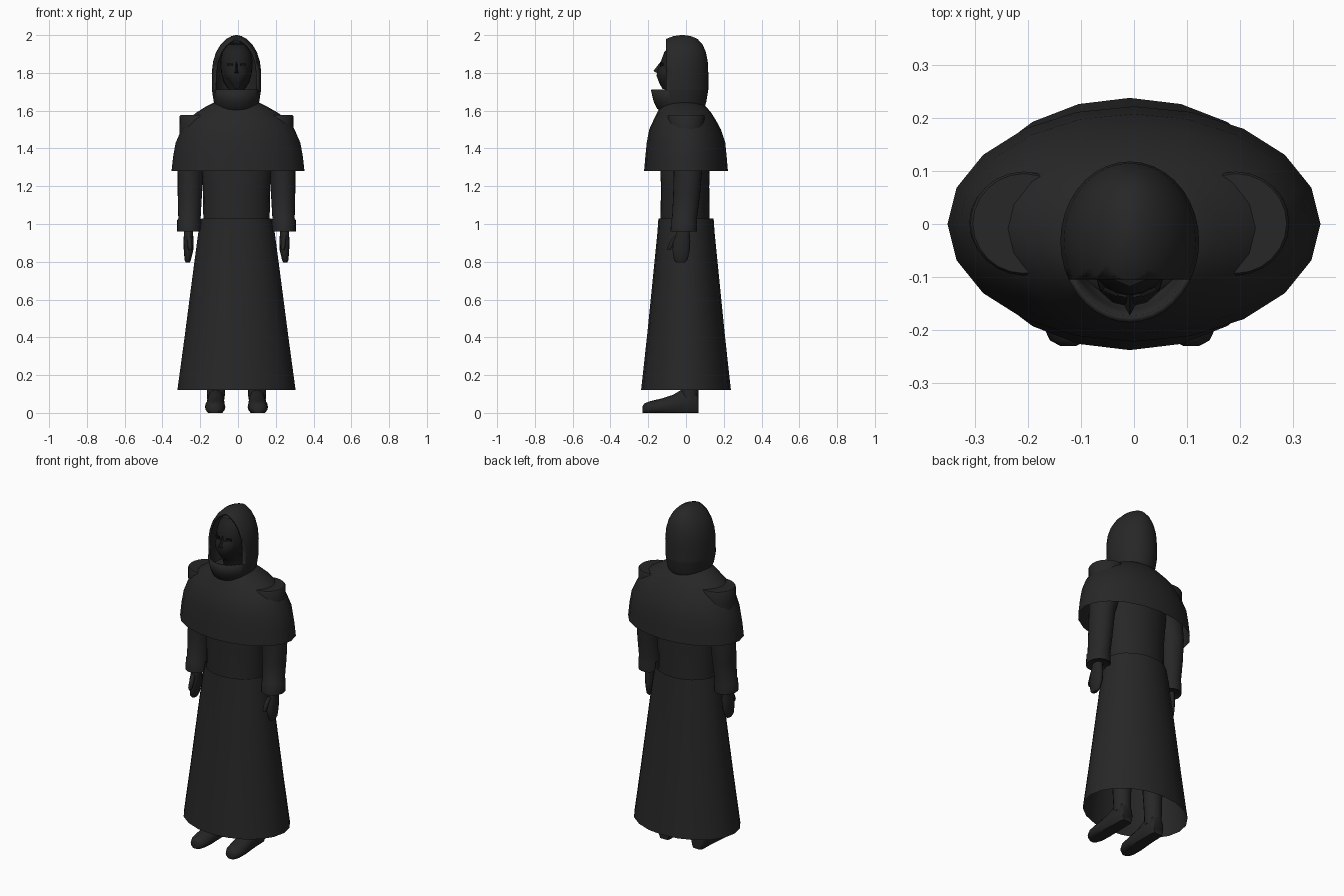
import bpy, bmesh, math
from mathutils import Vector, Matrix

CX = -0.008  # centre line of the body


def material(name, v):
    m = bpy.data.materials.new(name)
    m.diffuse_color = (v, v, v, 1)
    return m


CLOTH = material("black cloth", 0.020)
SKIN = material("dark face", 0.014)
LEATHER = material("dark leather", 0.018)
EYE = material("eye black", 0.006)


def finish(name, bm, mat, angle=50):
    me = bpy.data.meshes.new(name)
    bmesh.ops.recalc_face_normals(bm, faces=bm.faces)
    bm.to_mesh(me)
    bm.free()
    ob = bpy.data.objects.new(name, me)
    bpy.context.collection.objects.link(ob)
    me.materials.append(mat)
    bpy.ops.object.select_all(action='DESELECT')
    ob.select_set(True)
    bpy.context.view_layer.objects.active = ob
    bpy.ops.object.shade_smooth_by_angle(angle=math.radians(angle))
    return ob


def loft(name, rings, mat, n=24, bottom=True, top=True, angle=50, power=1.0, skip=None):
    """Rings are (z, x centre, y centre, x radius, y radius)."""
    bm = bmesh.new()
    loops = []
    for z, cx, cy, rx, ry in rings:
        loop = []
        for i in range(n):
            a = 2 * math.pi * i / n
            c, s = math.cos(a), math.sin(a)
            x = cx + rx * math.copysign(abs(c) ** power, c)
            y = cy + ry * math.copysign(abs(s) ** power, s)
            loop.append(bm.verts.new((x, y, z)))
        loops.append(loop)
    for a, b in zip(loops, loops[1:]):
        for i in range(n):
            j = (i + 1) % n
            bm.faces.new((a[i], a[j], b[j], b[i]))
    if bottom:
        bm.faces.new(loops[0][::-1])
    if top:
        bm.faces.new(loops[-1])
    if skip:
        skip(bm)
    return finish(name, bm, mat, angle)


# Long skirt, open at the hem
loft("skirt", [(0.12, CX, 0, 0.313, 0.238), (0.4, CX, 0, 0.275, 0.207),
               (0.7, CX, 0, 0.236, 0.177), (0.95, CX, 0, 0.203, 0.152),
               (1.03, CX, 0, 0.186, 0.146)], CLOTH, 20, False, False)

# Torso
loft("torso", [(0.98, CX, -0.005, 0.175, 0.130), (1.2, CX, -0.005, 0.178, 0.128),
               (1.45, CX, -0.005, 0.2, 0.135), (1.6, CX, -0.01, 0.11, 0.10)], CLOTH, 24)

# Shoulder cape, open below
loft("cape", [(1.28, 0, 0, 0.352, 0.222), (1.36, 0, 0, 0.343, 0.215),
              (1.43, 0, 0, 0.330, 0.208), (1.50, 0, -0.005, 0.300, 0.190),
              (1.55, -0.003, -0.007, 0.268, 0.165), (1.59, -0.005, -0.01, 0.215, 0.143),
              (1.62, CX, -0.015, 0.165, 0.122), (1.645, CX, -0.02, 0.115, 0.095)],
     CLOTH, 20, False, True)


# Hood with a face opening cut above the front collar
def cut_opening(bm):
    for co, no in (((0, 0, 1.71), (0, 0, 1)), ((0, -0.105, 0), (0, -1, 0))):
        bmesh.ops.bisect_plane(bm, geom=bm.verts[:] + bm.edges[:] + bm.faces[:],
                               plane_co=co, plane_no=no)
    gone = [f for f in bm.faces if f.calc_center_median().z > 1.71
            and f.calc_center_median().y < -0.105]
    bmesh.ops.delete(bm, geom=gone, context='FACES')


hood = loft("hood", [(1.58, CX, -0.02, 0.085, 0.09), (1.61, CX, -0.028, 0.108, 0.125),
                     (1.65, CX, -0.032, 0.121, 0.140), (1.71, CX, -0.034, 0.130, 0.152),
                     (1.80, CX, -0.033, 0.131, 0.151), (1.86, CX, -0.03, 0.124, 0.145),
                     (1.91, CX, -0.028, 0.108, 0.133), (1.95, CX, -0.025, 0.084, 0.113),
                     (1.98, CX, -0.022, 0.054, 0.083), (1.995, CX, -0.02, 0.026, 0.045),
                     (2.0, CX, -0.02, 0.006, 0.01)],
            CLOTH, 36, False, True, 40, skip=cut_opening)
thick = hood.modifiers.new("thickness", 'SOLIDIFY')
thick.thickness = 0.012
thick.offset = -1

# Small peak on the brow of the hood
bm = bmesh.new()
pts = [bm.verts.new(p) for p in ((CX - 0.055, -0.095, 1.955), (CX, -0.118, 1.965),
                                 (CX + 0.055, -0.095, 1.955), (CX, -0.07, 1.992))]
bm.faces.new(pts)
finish("hood_peak", bm, CLOTH)

# Head and neck in the hood
loft("head", [(1.58, CX, -0.02, 0.055, 0.055), (1.69, CX, -0.035, 0.052, 0.06),
              (1.715, CX, -0.05, 0.045, 0.065), (1.75, CX, -0.045, 0.068, 0.085),
              (1.80, CX, -0.04, 0.082, 0.098), (1.86, CX, -0.035, 0.086, 0.098),
              (1.91, CX, -0.03, 0.076, 0.085), (1.95, CX, -0.025, 0.045, 0.05)], SKIN, 20)

# Pointed mask over nose and mouth
loft("mask", [(1.715, CX, -0.105, 0.012, 0.02), (1.75, CX, -0.105, 0.04, 0.038),
              (1.785, CX, -0.10, 0.064, 0.056), (1.815, CX, -0.095, 0.064, 0.056),
              (1.835, CX, -0.09, 0.058, 0.05)], SKIN, 12)
bm = bmesh.new()
nose = [bm.verts.new(p) for p in ((CX - 0.022, -0.13, 1.785), (CX + 0.022, -0.13, 1.785),
                                  (CX, -0.13, 1.865), (CX, -0.173, 1.81))]
for a, b, c in ((0, 1, 3), (1, 2, 3), (2, 0, 3)):
    bm.faces.new((nose[a], nose[b], nose[c]))
finish("nose", bm, SKIN, 30)

for side, label in ((-1, "right"), (1, "left")):
    # Eyes as thin plates
    bm = bmesh.new()
    bmesh.ops.create_cube(bm, size=1, matrix=Matrix.Translation(
        (CX + side * 0.036, -0.128, 1.845)) @ Matrix.Rotation(side * 0.4, 4, 'Z')
        @ Matrix.Diagonal((0.030, 0.008, 0.012, 1)))
    finish(label + "_eye", bm, EYE)

    # Sleeve with a flat round shoulder top and a turned cuff
    s = side
    loft(label + "_sleeve", [
        (0.965, CX + s * 0.251, -0.012, 0.056, 0.064), (0.96, CX + s * 0.251, -0.012, 0.063, 0.070),
        (1.02, CX + s * 0.251, -0.010, 0.063, 0.069), (1.03, CX + s * 0.249, -0.008, 0.059, 0.066),
        (1.15, CX + s * 0.247, 0.003, 0.064, 0.071), (1.28, CX + s * 0.243, 0.010, 0.069, 0.075),
        (1.42, CX + s * 0.215, 0.005, 0.088, 0.085), (1.50, CX + s * 0.205, 0.002, 0.098, 0.093),
        (1.57, CX + s * 0.200, 0.001, 0.101, 0.098), (1.576, CX + s * 0.200, 0.001, 0.096, 0.094)],
        CLOTH, 24)

    # Hand and thumb
    hx = CX + s * 0.254
    loft(label + "_hand", [
        (0.795, hx + s * 0.004, -0.028, 0.010, 0.022), (0.81, hx + s * 0.004, -0.028, 0.017, 0.037),
        (0.86, hx, -0.026, 0.025, 0.047), (0.91, hx, -0.022, 0.027, 0.046),
        (0.95, hx, -0.016, 0.024, 0.036), (1.0, hx, -0.012, 0.024, 0.032)], LEATHER, 14)
    loft(label + "_thumb", [
        (0.862, hx - s * 0.008, -0.090, 0.007, 0.007), (0.875, hx - s * 0.008, -0.086, 0.012, 0.013),
        (0.91, hx - s * 0.006, -0.068, 0.013, 0.016), (0.94, hx, -0.045, 0.012, 0.016)], LEATHER, 10)

    # Trouser leg under the skirt
    fx = CX + s * 0.109
    loft(label + "_leg", [(0.07, fx, 0.02, 0.046, 0.046), (0.16, fx, 0.02, 0.050, 0.048),
                          (0.5, fx, 0.01, 0.062, 0.062), (1.0, fx - s * 0.02, 0, 0.082, 0.085)],
         CLOTH, 16)

    # Shoe lofted from heel to toe, with a flat sole
    bm = bmesh.new()
    loops = []
    for y, w, h in ((0.066, 0.034, 0.10), (0.055, 0.044, 0.125), (-0.02, 0.046, 0.125),
                    (-0.07, 0.049, 0.095), (-0.13, 0.054, 0.076), (-0.19, 0.05, 0.062),
                    (-0.22, 0.035, 0.05), (-0.23, 0.015, 0.035)):
        xo = s * max(0, -y) * 0.03
        loops.append([bm.verts.new((fx + xo + w * math.cos(a), y,
                                    max(0.0, h * 0.42 + h * 0.58 * math.sin(a))))
                      for a in (2 * math.pi * i / 16 for i in range(16))])
    for a, b in zip(loops, loops[1:]):
        for i in range(16):
            bm.faces.new((a[i], a[(i + 1) % 16], b[(i + 1) % 16], b[i]))
    bm.faces.new(loops[0])
    bm.faces.new(loops[-1])
    finish(label + "_shoe", bm, LEATHER)
